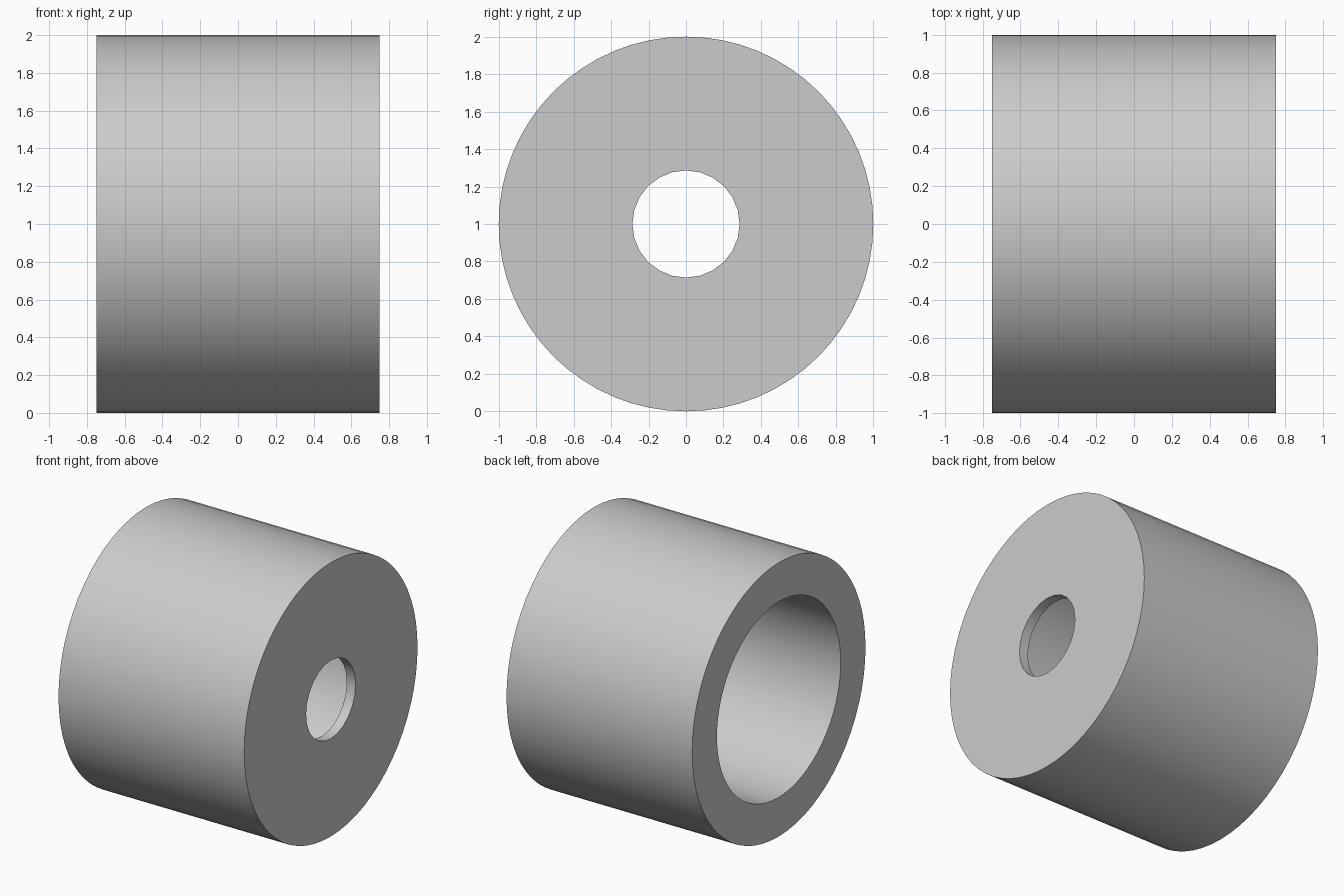
import bpy
import math

OUTER_R, BORE_R, HOLE_R = 1.0, 0.714, 0.286
LENGTH, WALL = 1.5, 0.0714

cube = bpy.data.objects.get("Cube")
if cube:
    bpy.data.objects.remove(cube, do_unlink=True)

# Plain grey material
grey = bpy.data.materials.new("plain_grey")
grey.use_nodes = True
colour = (0.6, 0.6, 0.6, 1.0)
grey.diffuse_color = colour
grey.node_tree.nodes["Principled BSDF"].inputs["Base Color"].default_value = colour


def x_cylinder(name, radius, x_min, x_max, sides):
    """Cylinder lying along x, centred at half the outer height."""
    bpy.ops.mesh.primitive_cylinder_add(
        vertices=sides, radius=radius, depth=x_max - x_min,
        location=((x_min + x_max) / 2, 0, OUTER_R),
        rotation=(0, math.pi / 2, 0))
    obj = bpy.context.object
    obj.name = name
    obj.data.materials.append(grey)
    return obj


# Cup body, and cutters for the wide bore and the small end hole
half = LENGTH / 2
body = x_cylinder("bushing_body", OUTER_R, -half, half, 64)
cutters = [
    x_cylinder("bore_cutter", BORE_R, -half - 0.2, half - WALL, 64),
    x_cylinder("hole_cutter", HOLE_R, half - 0.3, half + 0.2, 24),
]

# Cut the openings into the body, then drop the cutters
bpy.context.view_layer.objects.active = body
for cutter in cutters:
    cutter.hide_render = True
    cut = body.modifiers.new(cutter.name, 'BOOLEAN')
    cut.operation = 'DIFFERENCE'
    cut.solver = 'EXACT'
    cut.object = cutter
    bpy.ops.object.modifier_apply(modifier=cut.name)
    bpy.data.objects.remove(cutter, do_unlink=True)

# Smooth walls with crisp rims
bpy.ops.object.select_all(action='DESELECT')
body.select_set(True)
bpy.ops.object.shade_smooth_by_angle(angle=math.radians(35))
